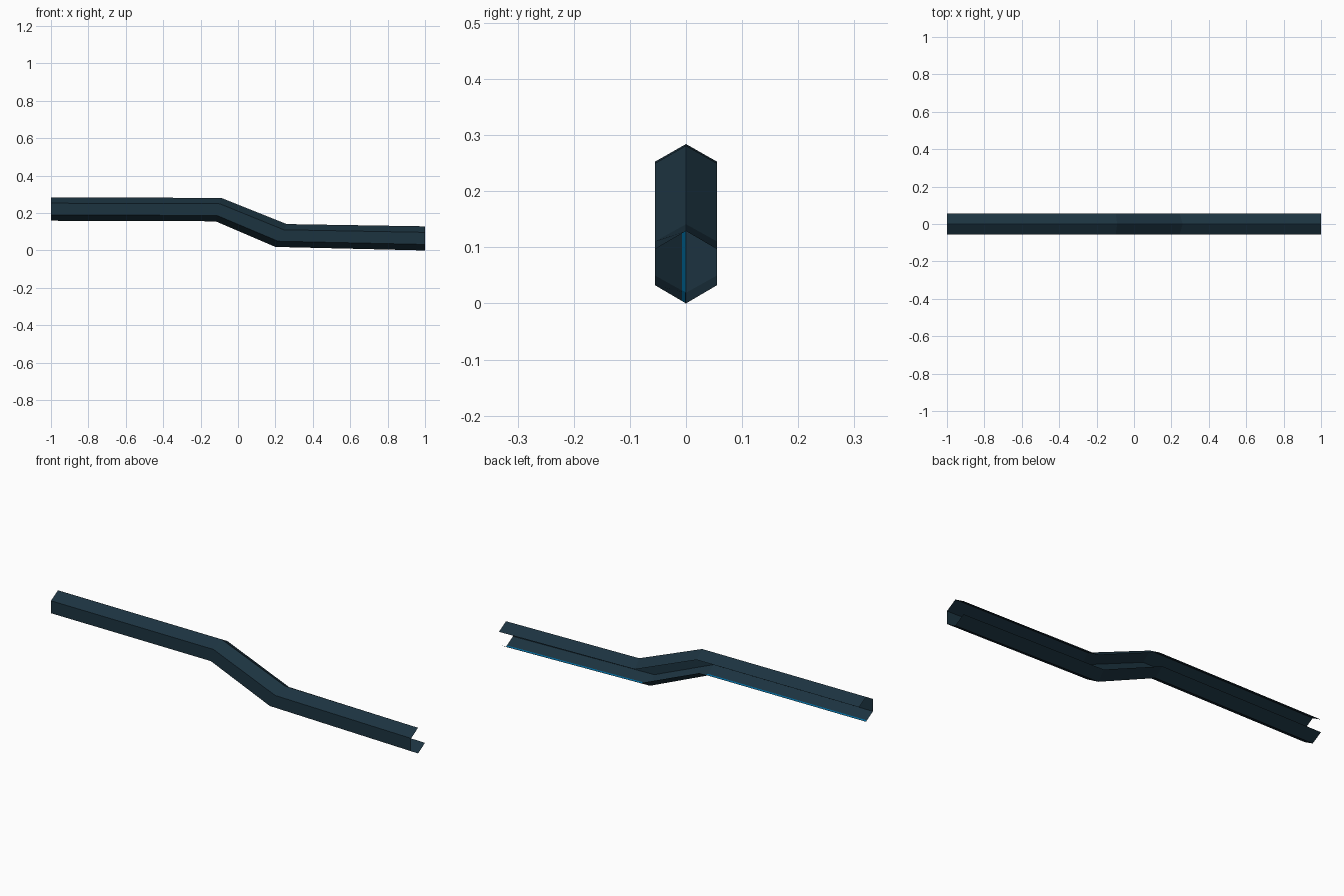
import bpy, bmesh

if "Cube" in bpy.data.objects:
    bpy.data.objects.remove(bpy.data.objects["Cube"])


def material(name, rgb):
    m = bpy.data.materials.new(name)
    m.diffuse_color = (*rgb, 1)
    m.use_nodes = True
    m.node_tree.nodes["Principled BSDF"].inputs["Base Color"].default_value = m.diffuse_color
    return m


dark_slate = material("dark slate", (0.0116, 0.033, 0.051))
bright_blue = material("bright blue", (0.0, 0.13, 0.30))

# Side path: top and bottom (x, z) at each mitred bend
TOP = [(-1, 0.284), (-0.09, 0.281), (0.26, 0.141), (1, 0.129)]
BOTTOM = [(-1, 0.159), (-0.12, 0.156), (0.20, 0.019), (1, 0.0)]


def sweep(name, section, mat):
    """Sweep an open section of (y, height fraction) points along the path."""
    bm = bmesh.new()
    rows = []
    for (tx, tz), (bx, bz) in zip(TOP, BOTTOM):
        rows.append([bm.verts.new((bx + (tx - bx) * f, y, bz + (tz - bz) * f))
                     for y, f in section])
    for a, b in zip(rows, rows[1:]):
        for i in range(len(section) - 1):
            bm.faces.new((a[i], a[i + 1], b[i + 1], b[i]))
    mesh = bpy.data.meshes.new(name)
    bm.to_mesh(mesh)
    bm.free()
    mesh.materials.append(mat)
    obj = bpy.data.objects.new(name, mesh)
    bpy.context.collection.objects.link(obj)
    return obj


# Hexagonal channel, open along its back side and at both ends
W = 0.055
sweep("hexagonal_channel",
      [(W, 0.75), (0, 1), (-W, 0.75), (-W, 0.25), (0, 0), (W, 0.25)][::-1], dark_slate)

# Narrow blue line along the inner floor
sweep("floor_line", [(-0.007, 0.036), (-0.001, 0.009)], bright_blue)
